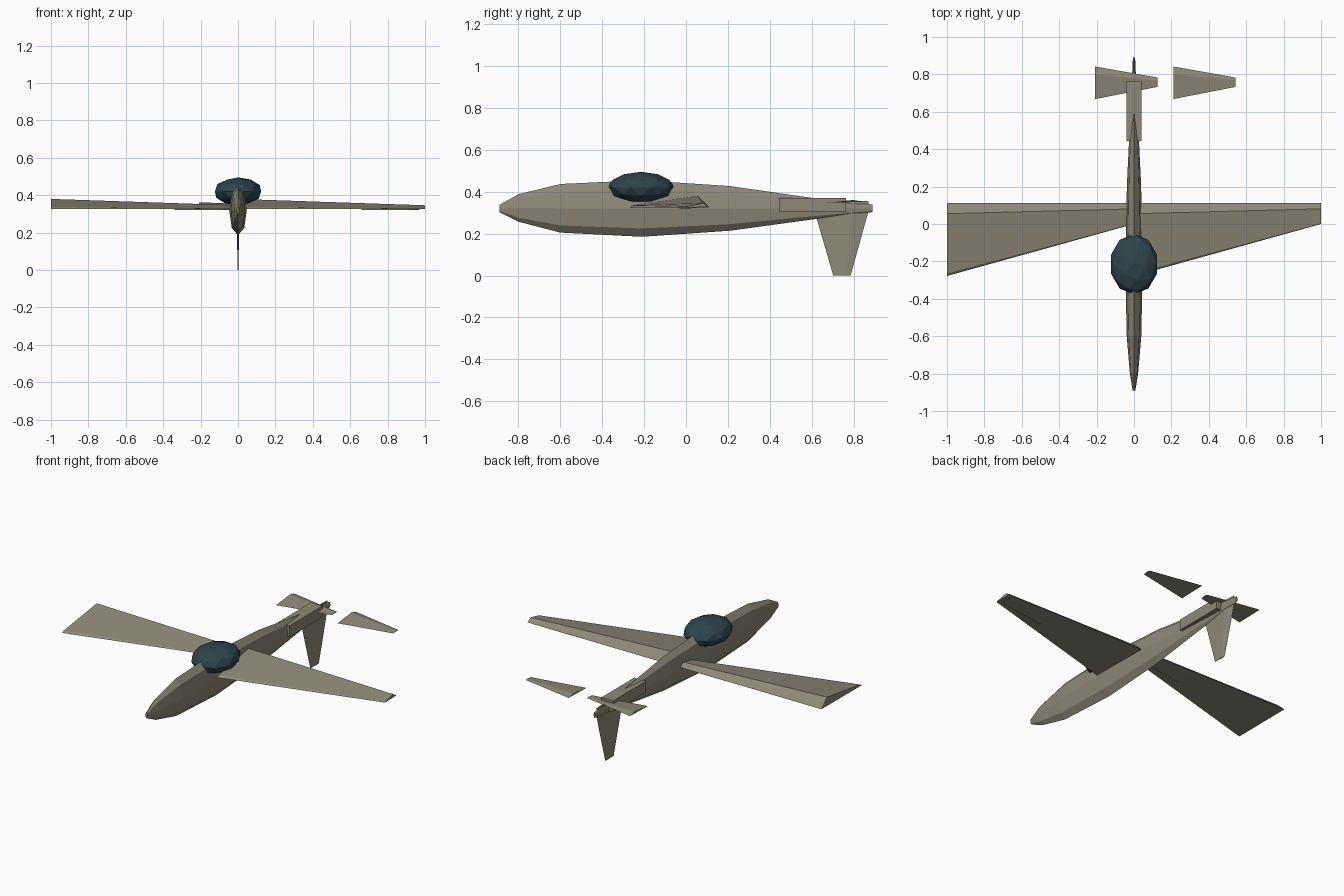
import bpy, bmesh, math
from mathutils import Vector

if "Cube" in bpy.data.objects:
    bpy.data.objects.remove(bpy.data.objects["Cube"])


def material(name, color):
    m = bpy.data.materials.new(name)
    m.diffuse_color = (*color, 1)
    m.use_nodes = True
    m.node_tree.nodes["Principled BSDF"].inputs["Base Color"].default_value = m.diffuse_color
    return m


BODY = material("khaki_grey", (0.27, 0.25, 0.19))
GLASS = material("dark_glass", (0.028, 0.058, 0.075))


def finish(name, bm, mat):
    bmesh.ops.recalc_face_normals(bm, faces=bm.faces)
    me = bpy.data.meshes.new(name)
    bm.to_mesh(me)
    bm.free()
    me.materials.append(mat)
    ob = bpy.data.objects.new(name, me)
    bpy.context.collection.objects.link(ob)
    return ob


def loft(name, sections, mat=BODY, offset=(0, 0, 0)):
    """Skin a list of equal-length point rings and cap the ends."""
    bm = bmesh.new()
    off = Vector(offset)
    rings = [[bm.verts.new(Vector(p) + off) for p in s] for s in sections]
    n = len(rings[0])
    for a, b in zip(rings, rings[1:]):
        for i in range(n):
            j = (i + 1) % n
            bm.faces.new((a[i], a[j], b[j], b[i]))
    bm.faces.new(rings[0])
    bm.faces.new(rings[-1])
    return finish(name, bm, mat)


# Fuselage: octagonal stations of y, half width, bottom z, top z
stations = [(-0.89, 0.007, 0.302, 0.338), (-0.80, 0.022, 0.257, 0.388),
            (-0.60, 0.039, 0.205, 0.437), (-0.21, 0.047, 0.185, 0.455),
            (0.21, 0.038, 0.214, 0.427), (0.62, 0.018, 0.270, 0.368),
            (0.89, 0.006, 0.303, 0.339)]
sections = []
for y, w, lo, hi in stations:
    ring = []
    for k in range(8):
        a = math.tau * k / 8
        ring.append((w * math.cos(a), y, (lo + hi) / 2 + (hi - lo) / 2 * math.sin(a)))
    sections.append(ring)
loft("fuselage", sections)

# Canopy: faceted ellipsoid
bm = bmesh.new()
bmesh.ops.create_icosphere(bm, subdivisions=2, radius=1)
for v in bm.verts:
    v.co = (v.co.x * 0.13, v.co.y * 0.161 - 0.215, v.co.z * 0.075 + 0.42)
finish("canopy", bm, GLASS)

# Wings: the same tapered wedge section placed on both sides
wing = [[(0, -0.278, 0.325), (0, -0.265, 0.335), (0, 0.055, 0.38), (0, 0.112, 0.327)],
        [(1, 0.0, 0.325), (1, 0.004, 0.329), (1, 0.081, 0.346), (1, 0.112, 0.327)]]
# Ailerons: thin panels under the outer third of each wing section
aileron = [[(x, f, 0.321), (x, f, 0.327), (x, 0.108, 0.33), (x, 0.108, 0.324)]
           for x, f in ((0.66, -0.03), (0.97, 0.02))]
# Tailplanes: smaller tapered wedges
tail = [[(0, 0.668, 0.347), (0, 0.80, 0.361), (0, 0.842, 0.352)],
        [(0.333, 0.733, 0.349), (0.333, 0.768, 0.354), (0.333, 0.783, 0.351)]]
for side, dx, tx in (("right", 0, 0.21), ("left", -1, -0.208)):
    loft(side + "_wing", wing, offset=(dx, 0, 0))
    loft(side + "_aileron", aileron, offset=(dx, 0, 0))
    loft(side + "_tailplane", tail, offset=(tx, 0, 0))

# Fin hanging below the tail
fin = []
for z, y0, y1, t in ((0.355, 0.60, 0.87, 0.006), (0.32, 0.61, 0.875, 0.006), (0.0, 0.703, 0.786, 0.003)):
    ym = y0 + (y1 - y0) * 0.7
    fin.append([(0, y0, z), (t, ym, z), (0, y1, z), (-t, ym, z)])
loft("fin", fin)

# Tail block
loft("tail_block", [[(-0.04, y, 0.304), (0.04, y, 0.304), (0.04, y, 0.371), (-0.04, y, 0.371)]
                    for y in (0.445, 0.765)])
